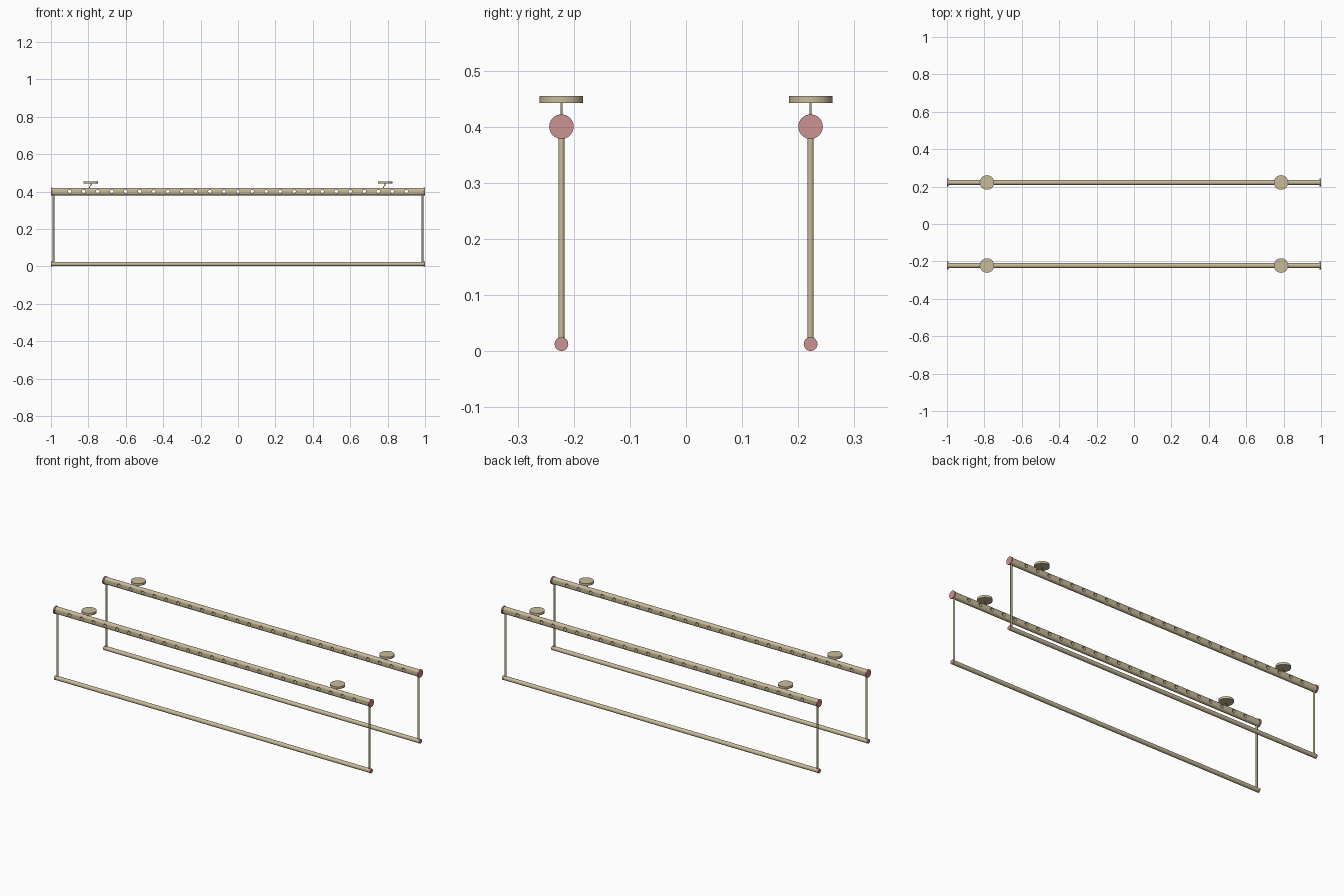
import bpy, bmesh, math
from mathutils import Vector

cube = bpy.data.objects.get("Cube")
if cube:
    bpy.data.objects.remove(cube, do_unlink=True)


def material(name, color):
    m = bpy.data.materials.new(name)
    m.use_nodes = True
    m.diffuse_color = (*color, 1)
    m.node_tree.nodes["Principled BSDF"].inputs["Base Color"].default_value = (*color, 1)
    return m


TAN = material("warm tan", (0.58, 0.50, 0.32))
PINK = material("dusty pink", (0.60, 0.29, 0.29))

ROW_Y = 0.222
RAIL_Z, BAR_Z, BAR_R = 0.40, 0.0125, 0.0122
CAP_X, CAP_T = 1.0, 0.008


def finish(bm, name, mat):
    bmesh.ops.recalc_face_normals(bm, faces=bm.faces)
    me = bpy.data.meshes.new(name)
    bm.to_mesh(me)
    bm.free()
    me.materials.append(mat)
    ob = bpy.data.objects.new(name, me)
    bpy.context.collection.objects.link(ob)
    return ob


def smooth(ob):
    bpy.ops.object.select_all(action='DESELECT')
    ob.select_set(True)
    bpy.context.view_layer.objects.active = ob
    bpy.ops.object.shade_smooth_by_angle(angle=math.radians(35))


def add_rod(bm, a, b, r, sides=32):
    # Capped cylinder between two points
    a, b = Vector(a), Vector(b)
    turn = (b - a).to_track_quat('Z', 'Y').to_matrix().to_4x4()
    turn.translation = (a + b) / 2
    bmesh.ops.create_cone(bm, cap_ends=True, segments=sides, radius1=r,
                          radius2=r, depth=(b - a).length, matrix=turn)


def rod(name, a, b, r, mat=TAN, sides=32):
    bm = bmesh.new()
    add_rod(bm, a, b, r, sides)
    ob = finish(bm, name, mat)
    smooth(ob)
    return ob


def oval_rail(name, y):
    # Upright oval section swept along x
    half_w, straight, n = 0.0135, 0.0065, 12
    bm = bmesh.new()
    ring = []
    for side in (1, -1):
        for i in range(n + 1):
            t = math.pi * i / n
            ring.append(bm.verts.new((-CAP_X + CAP_T, y + side * half_w * math.cos(t),
                                      RAIL_Z + side * (straight + half_w * math.sin(t)))))
    face = bm.faces.new(ring)
    out = bmesh.ops.extrude_face_region(bm, geom=[face], use_keep_orig=True)
    moved = [v for v in out["geom"] if isinstance(v, bmesh.types.BMVert)]
    bmesh.ops.translate(bm, verts=moved, vec=(2 * (CAP_X - CAP_T), 0, 0))
    rail = finish(bm, name, TAN)

    # Row of round holes drilled from front to back
    bm = bmesh.new()
    for i in range(-12, 13):
        add_rod(bm, (i * 0.075, y - 0.05, RAIL_Z), (i * 0.075, y + 0.05, RAIL_Z), 0.0095, 20)
    cutter = finish(bm, name + "_hole_cutter", TAN)
    cutter.hide_render = True
    mod = rail.modifiers.new("holes", 'BOOLEAN')
    mod.operation, mod.solver, mod.object = 'DIFFERENCE', 'EXACT', cutter
    bpy.ops.object.select_all(action='DESELECT')
    rail.select_set(True)
    bpy.context.view_layer.objects.active = rail
    bpy.ops.object.modifier_apply(modifier=mod.name)
    bpy.data.objects.remove(cutter, do_unlink=True)
    smooth(rail)


def hook(name, x, y):
    # Thin slanted wire between rail and mounting disc
    cu = bpy.data.curves.new(name, 'CURVE')
    cu.dimensions = '3D'
    cu.bevel_depth, cu.bevel_resolution = 0.002, 2
    cu.use_fill_caps = True
    sp = cu.splines.new('POLY')
    path = [(-0.008, 0.417), (-0.008, 0.424), (0.0, 0.434), (0.0, 0.445)]
    sp.points.add(len(path) - 1)
    for p, (dx, z) in zip(sp.points, path):
        p.co = (x + dx, y, z, 1)
    cu.materials.append(TAN)
    ob = bpy.data.objects.new(name, cu)
    bpy.context.collection.objects.link(ob)


for row, y in (("front", -ROW_Y), ("back", ROW_Y)):
    oval_rail(row + "_upper_rail", y)
    inner = CAP_X - CAP_T
    rod(row + "_lower_bar", (-inner, y, BAR_Z), (inner, y, BAR_Z), BAR_R - 0.0004)
    for side, s in (("left", 1), ("right", -1)):
        tag = f"{row}_{side}_"
        # Round end caps
        rod(tag + "rail_cap", (s * inner, y, RAIL_Z), (s * CAP_X, y, RAIL_Z), 0.0218, PINK, 40)
        rod(tag + "bar_cap", (s * inner, y, BAR_Z), (s * CAP_X, y, BAR_Z), BAR_R, PINK)
        # Hanging post, mounting disc and hook
        rod(tag + "post", (s * 0.986, y, BAR_Z), (s * 0.986, y, RAIL_Z - 0.01), 0.0055, TAN, 20)
        x = s * 0.786
        rod(tag + "mounting_disc", (x, y, 0.442), (x, y, 0.4545), 0.0388, TAN, 48)
        hook(tag + "hook", x, y)
